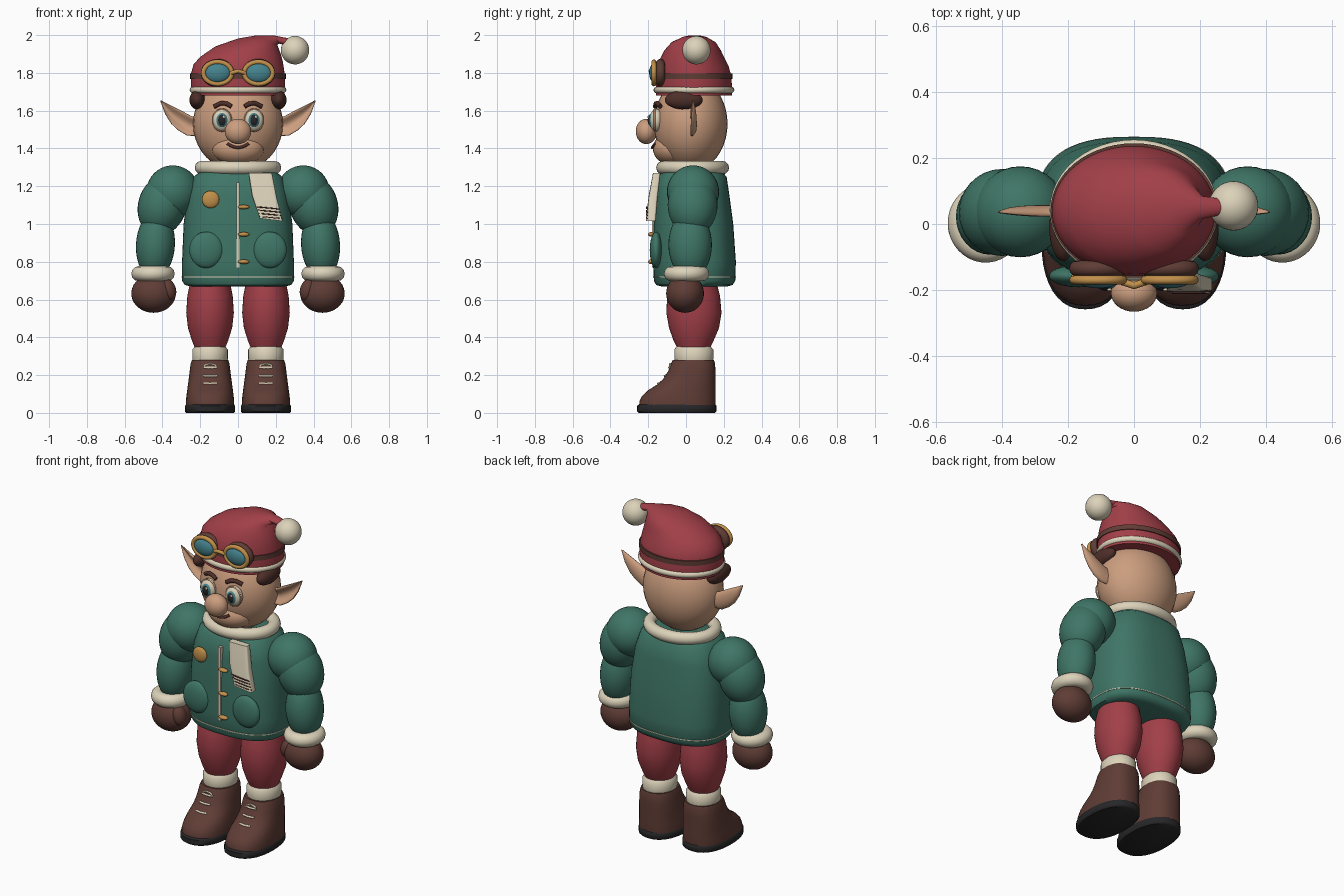
import bpy, bmesh
from math import sin, cos, pi, copysign
from mathutils import Matrix, Vector

default_cube = bpy.data.objects.get("Cube")
if default_cube:
    bpy.data.objects.remove(default_cube)


def material(name, red, green, blue):
    mat = bpy.data.materials.new(name)
    mat.use_nodes = True
    colour = (red, green, blue, 1)
    mat.diffuse_color = colour
    shader = next(n for n in mat.node_tree.nodes if n.type == 'BSDF_PRINCIPLED')
    shader.inputs["Base Color"].default_value = colour
    return mat


RED = material("berry red", .36, .05, .065)
GREEN = material("forest green", .05, .18, .135)
CREAM = material("cream wool", .72, .65, .49)
SKIN = material("skin", .6, .34, .21)
LEATHER = material("brown leather", .115, .046, .036)
HAIR = material("dark brown hair", .075, .028, .022)
BLACK = material("black rubber", .02, .02, .022)
GOLD = material("brass", .54, .28, .07)
GLASS = material("teal glass", .06, .23, .27)


def add_mesh(name, mesh, mat):
    mesh.materials.clear()
    mesh.materials.append(mat)
    mesh.shade_smooth()
    mesh.set_sharp_from_angle(angle=.8)
    ob = bpy.data.objects.new(name, mesh)
    bpy.context.collection.objects.link(ob)
    return ob


def from_bmesh(name, bm, mat):
    bmesh.ops.recalc_face_normals(bm, faces=bm.faces)
    mesh = bpy.data.meshes.new(name)
    bm.to_mesh(mesh)
    bm.free()
    return add_mesh(name, mesh, mat)


def ball(name, centre, radii, mat, tilt=0):
    bm = bmesh.new()
    place = Matrix.LocRotScale(Vector(centre), Matrix.Rotation(tilt, 3, 'Y'), Vector(radii))
    bmesh.ops.create_uvsphere(bm, u_segments=32, v_segments=20, radius=1, matrix=place)
    return from_bmesh(name, bm, mat)


def box(name, centre, size, mat):
    bm = bmesh.new()
    bmesh.ops.create_cube(bm, size=1, matrix=Matrix.LocRotScale(Vector(centre), None, Vector(size)))
    return from_bmesh(name, bm, mat)


def loft(name, rings, mat, power=2, side=1, dished=False, count=40):
    """Skin rings given as (x0, z0, x1, z1, front y, back y)."""
    bm = bmesh.new()
    loops = []
    for x0, z0, x1, z1, front, back in rings:
        loop = []
        for i in range(count):
            a = 2 * pi * i / count
            c, s = (copysign(abs(f(a)) ** (2 / power), f(a)) for f in (cos, sin))
            if dished and s < 0:
                s -= 1.6 * s ** 3
            t = (1 + c) / 2
            loop.append(bm.verts.new((side * (x0 + (x1 - x0) * t),
                                      (front + back) / 2 + (back - front) / 2 * s,
                                      z0 + (z1 - z0) * t)))
        loops.append(loop)
    for low, high in zip(loops, loops[1:]):
        for i in range(count):
            j = (i + 1) % count
            bm.faces.new((low[i], low[j], high[j], high[i]))
    bm.faces.new(loops[0])
    bm.faces.new(loops[-1])
    return from_bmesh(name, bm, mat)


def level(x, rows):
    """Turn (z, half width, front, back) rows into level loft rings about x."""
    return [(x - w, z, x + w, z, front, back) for z, w, front, back in rows]


def tube(name, points, radius, mat, closed=False):
    curve = bpy.data.curves.new(name, 'CURVE')
    curve.dimensions = '3D'
    curve.bevel_depth = radius
    curve.bevel_resolution = 4
    curve.use_fill_caps = True
    spline = curve.splines.new('POLY')
    spline.points.add(len(points) - 1)
    for point, co in zip(spline.points, points):
        point.co = (*co, 1)
    spline.use_cyclic_u = closed
    helper = bpy.data.objects.new(name, curve)
    mesh = bpy.data.meshes.new_from_object(helper)
    bpy.data.objects.remove(helper)
    return add_mesh(name, mesh, mat)


def hoop(name, centre, across, deep, radius, mat, upright=False):
    x, y, z = centre
    points = []
    for i in range(48):
        u, v = across * cos(i * pi / 24), deep * sin(i * pi / 24)
        points.append((x + u, y, z + v) if upright else (x + u, y + v, z))
    return tube(name, points, radius, mat, True)


# Coat, hem, collar and front fastening
loft("coat", level(0, [
    (.67, .25, -.13, .22), (.677, .282, -.158, .247), (.70, .296, -.17, .261),
    (.8, .296, -.175, .264), (1, .288, -.172, .25), (1.15, .268, -.165, .23),
    (1.25, .235, -.15, .215), (1.3, .17, -.1, .17)]), GREEN, power=2.6, count=64)
loft("hem_stitch", level(0, [(z, .298, -.175, .265) for z in (.718, .723)]), CREAM, power=2.6, count=64)
hoop("collar", (0, .035, 1.298), .193, .157, .036, CREAM)
box("coat_placket", (0, -.17, .995), (.018, .022, .45), CREAM)
for i in range(3):
    ball(f"toggle_{i + 1}", (.03, -.185, .8 + .145 * i), (.03, .016, .012), GOLD)
ball("badge", (-.145, -.16, 1.13), (.046, .018, .046), GOLD)

# Hanging scarf end with woven stripes
loft("scarf_end", [(.056, 1.27, .18, 1.27, -.175, -.135), (.075, 1.15, .205, 1.14, -.198, -.15),
                   (.115, 1.03, .237, 1.015, -.212, -.16)], CREAM, power=6)
for i in range(4):
    z, lean = 1.04 + .017 * i, .005 * i
    tube(f"scarf_stripe_{i + 1}", [(.115 - lean, -.204, z), (.235 - lean, -.204, z - .012)], .003, HAIR)
    tube(f"scarf_stripe_face_{i + 1}", [(.13 - lean, -.209, z - .002), (.22 - lean, -.209, z - .01)],
         .003, HAIR)

# Head and face
ball("head", (0, .025, 1.53), (.238, .195, .25), SKIN)
ball("muzzle", (0, -.07, 1.4), (.14, .105, .09), SKIN)
ball("nose", (0, -.21, 1.49), (.07, .056, .067), SKIN)
tube("mouth", [(.011 * i, -.178 + .0006 * i * i, 1.405 + .0008 * i * i) for i in range(-5, 6)], .008, HAIR)

# Pointed hat, trim, band and pompom
loft("hat", [
    (-.245, 1.68, .245, 1.68, -.16, .243), (-.25, 1.74, .25, 1.74, -.16, .243),
    (-.248, 1.8, .247, 1.795, -.157, .236), (-.235, 1.845, .243, 1.825, -.152, .226),
    (-.2, 1.885, .238, 1.855, -.14, .208), (-.12, 1.94, .228, 1.895, -.115, .185),
    (0, 1.982, .215, 1.93, -.08, .16), (.1, 1.999, .208, 1.95, -.035, .125),
    (.19, 1.998, .218, 1.955, .015, .085), (.285, 1.98, .27, 1.94, .03, .075)], RED, count=56)
hoop("hat_trim", (0, .042, 1.71), .238, .196, .018, CREAM)
loft("hat_band", level(0, [(z, .253, -.163, .245) for z in (1.768, 1.798)]), LEATHER, count=56)
ball("pompom", (.302, .055, 1.92), (.075, .075, .075), CREAM)
tube("goggle_bridge", [(-.035, -.175, 1.8), (0, -.187, 1.81), (.035, -.175, 1.8)], .011, GOLD)

for side, label in ((1, "left_"), (-1, "right_")):
    # Goggles
    x = .108 * side
    hoop(label + "goggle_pad", (x, -.135, 1.8), .065, .05, .024, LEATHER, True)
    hoop(label + "goggle_rim", (x, -.17, 1.8), .075, .058, .013, GOLD, True)
    ball(label + "goggle_lens", (x, -.165, 1.8), (.07, .03, .053), GLASS)

    # Eye, brow, hair and ear
    x = .085 * side
    ball(label + "eye", (x, -.157, 1.55), (.052, .036, .06), CREAM)
    hoop(label + "eyelid", (x, -.166, 1.55), .049, .057, .005, SKIN, True)
    ball(label + "iris", (x, -.174, 1.55), (.034, .025, .042), GLASS)
    ball(label + "pupil", (x, -.181, 1.55), (.025, .022, .034), BLACK)
    ball(label + "eye_glint", (x + .01, -.199, 1.567), (.007, .005, .008), CREAM)
    tube(label + "brow", [(side * bx, by, bz) for bx, by, bz in
         ((.035, -.163, 1.622), (.06, -.16, 1.637), (.09, -.152, 1.64), (.125, -.136, 1.622))], .012, HAIR)
    ball(label + "hair_tuft", (.215 * side, -.012, 1.657), (.042, .1, .05), HAIR)
    loft(label + "ear", [
        (.2, 1.465, .2, 1.56, .01, .055), (.27, 1.468, .245, 1.57, .005, .057),
        (.315, 1.495, .285, 1.592, .005, .057), (.353, 1.53, .33, 1.615, .01, .055),
        (.385, 1.58, .37, 1.635, .018, .05), (.412, 1.652, .406, 1.654, .03, .04)],
        SKIN, side=side, dished=True)

    # Arm, cuff and mitten
    ball(label + "shoulder", (.345 * side, .037, 1.17), (.14, .138, .14), GREEN)
    ball(label + "upper_arm", (.4 * side, .035, 1.1), (.128, .132, .165), GREEN, -.3 * side)
    ball(label + "forearm", (.437 * side, .022, .89), (.103, .115, .18), GREEN, -.06 * side)
    hoop(label + "cuff", (.45 * side, .003, .737), .075, .08, .04, CREAM)
    ball(label + "cuff_lining", (.45 * side, .003, .737), (.085, .085, .036), CREAM)
    ball(label + "mitten", (.447 * side, -.005, .632), (.118, .1, .102), LEATHER)
    ball(label + "thumb", (.37 * side, -.04, .65), (.042, .045, .06), LEATHER, .25 * side)

    # Coat pocket
    ball(label + "pocket", (.168 * side, -.158, .863), (.09, .034, .096), GREEN)

    # Leg, sock and boot
    x = .148 * side
    loft(label + "leg", level(x, [
        (.33, .075, -.04, .12), (.38, .095, -.065, .145), (.45, .117, -.09, .175),
        (.53, .126, -.104, .188), (.62, .12, -.1, .18), (.72, .1, -.07, .155)]), RED)
    loft(label + "sock", level(x, [
        (.26, .088, -.055, .14), (.285, .094, -.062, .145), (.335, .094, -.062, .145),
        (.352, .08, -.05, .13)]), CREAM)
    loft(label + "boot", level(x, [
        (.035, .128, -.248, .155), (.06, .128, -.247, .157), (.09, .125, -.232, .157),
        (.12, .121, -.2, .157), (.15, .117, -.153, .156), (.18, .113, -.12, .156),
        (.22, .108, -.095, .156), (.26, .103, -.08, .154), (.28, .096, -.07, .148)]), LEATHER, power=2.4)
    loft(label + "sole", level(x, [
        (0, .126, -.25, .153), (.008, .133, -.259, .161), (.037, .133, -.259, .161),
        (.045, .127, -.25, .154)]), BLACK, power=2.3)
    for i, (y, z) in enumerate(((-.147, .155), (-.112, .196), (-.089, .24))):
        tube(f"{label}lace_{i + 1}", [(x - .035, y + .006, z), (x, y, z), (x + .035, y + .006, z)],
             .006, CREAM)
    hoop(label + "lace_bow", (x, -.085, .247), .03, .012, .005, CREAM, True)
